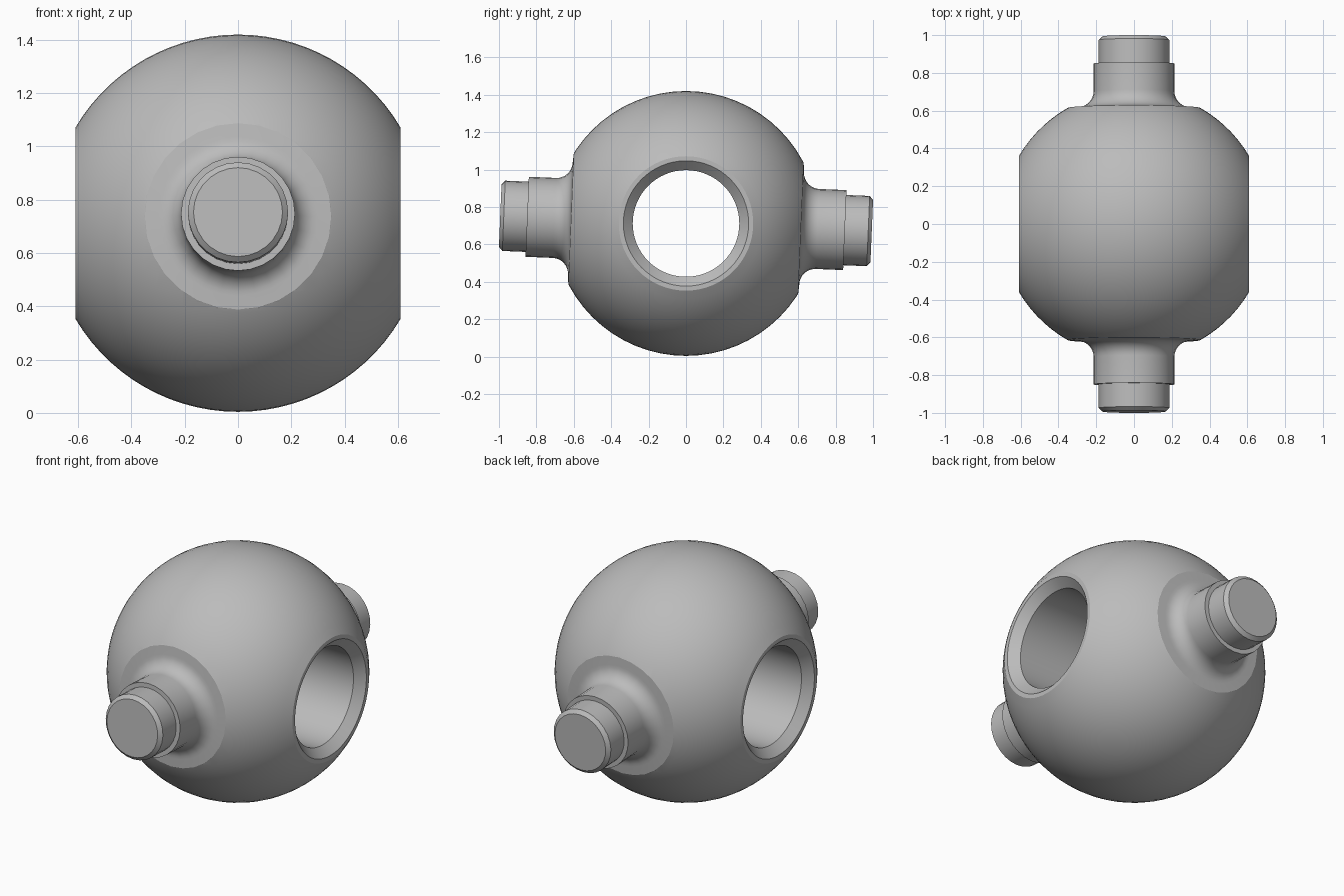
import bpy, bmesh, math
from mathutils import Matrix, Vector

cube = bpy.data.objects.get("Cube")
if cube:
    bpy.data.objects.remove(cube, do_unlink=True)

RADIUS = 0.708      # ball
CENTRE = Vector((0, 0, 0.712))
FLAT_X = 0.61       # half width across the bored sides
BORE, RIM = 0.285, 0.335
SEAT = 0.615        # distance of the neck seats from the centre
TILT = Matrix.Rotation(math.radians(-2.4), 4, 'X')

steel = bpy.data.materials.new("plain grey")
steel.use_nodes = True
grey = (0.5, 0.5, 0.5, 1)
steel.diffuse_color = grey
steel.node_tree.nodes["Principled BSDF"].inputs["Base Color"].default_value = grey


def revolve(profile, sides, closed=False):
    """Spin (radius, height) points around z."""
    bm = bmesh.new()
    verts = [bm.verts.new((r, 0, h)) for r, h in profile]
    pairs = list(zip(verts, verts[1:]))
    if closed:
        pairs.append((verts[-1], verts[0]))
    edges = [bm.edges.new(p) for p in pairs]
    bmesh.ops.spin(bm, geom=verts + edges, cent=(0, 0, 0), axis=(0, 0, 1),
                   angle=math.tau, steps=sides, use_merge=False)
    bmesh.ops.remove_doubles(bm, verts=bm.verts, dist=0.0001)
    return bm


def finish(bm, name):
    bmesh.ops.recalc_face_normals(bm, faces=bm.faces)
    bmesh.ops.translate(bm, verts=bm.verts, vec=CENTRE)
    mesh = bpy.data.meshes.new(name)
    bm.to_mesh(mesh)
    bm.free()
    mesh.materials.append(steel)
    obj = bpy.data.objects.new(name, mesh)
    bpy.context.collection.objects.link(obj)
    bpy.ops.object.select_all(action='DESELECT')
    obj.select_set(True)
    bpy.context.view_layer.objects.active = obj
    bpy.ops.object.shade_smooth_by_angle(angle=math.radians(30))


# Ball with a chamfered through bore along x
limit = math.asin(FLAT_X / RADIUS)
steps = 28
arc = [limit * (2 * i / steps - 1) for i in range(steps + 1)]
profile = [(RADIUS * math.cos(a), RADIUS * math.sin(a)) for a in arc]
inner = FLAT_X - (RIM - BORE)
profile += [(RIM, FLAT_X), (BORE, inner), (BORE, -inner), (RIM, -FLAT_X)]
ball = revolve(profile, 64, closed=True)
ball.transform(Matrix.Rotation(math.pi / 2, 4, 'Y'))
for side in (-1, 1):
    normal = TILT.to_3x3() @ Vector((0, side, 0))
    bmesh.ops.bisect_plane(ball, geom=ball.verts[:] + ball.edges[:] + ball.faces[:],
                           plane_co=normal * SEAT, plane_no=normal, clear_outer=True)
finish(ball, "bored_ball")

# Filleted neck with a stepped, chamfered pin, front and back
FILLET, NECK, PIN = 0.085, 0.214, 0.188
base = SEAT + 0.004
neck = [(0.357, SEAT - 0.005), (0.35, SEAT)]
for i in range(9):
    a = math.pi / 2 * i / 8
    neck.append((NECK + FILLET * (1 - math.sin(a)), base + FILLET * (1 - math.cos(a))))
neck += [(NECK, 0.85), (PIN, 0.85), (PIN, 0.975), (0.167, 0.994), (0, 0.994)]
for name, turn in (("front_pin", 90), ("back_pin", -90)):
    pin = revolve(neck, 28)
    pin.transform(TILT @ Matrix.Rotation(math.radians(turn), 4, 'X'))
    finish(pin, name)
